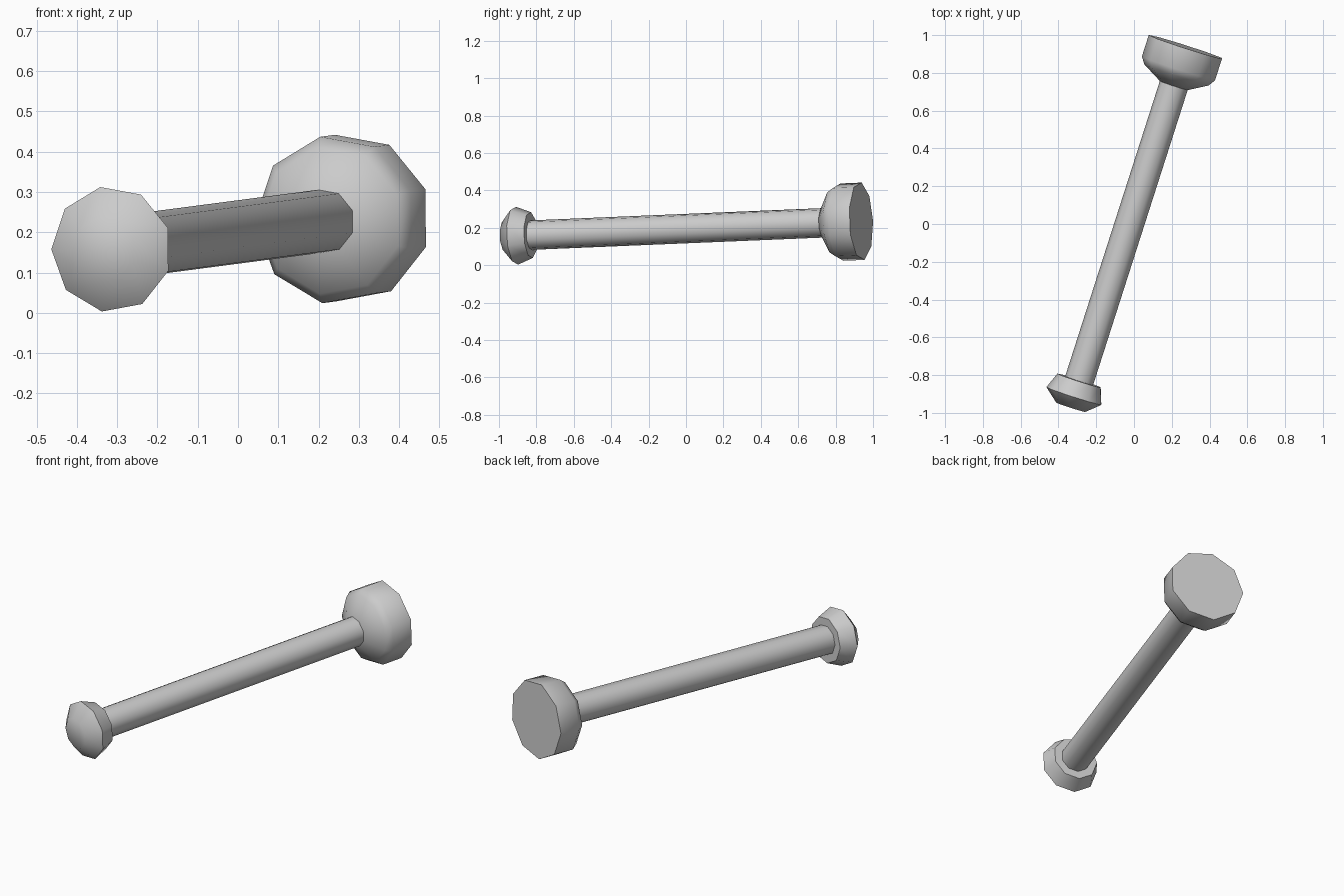
import bpy, bmesh, math
from mathutils import Vector

if "Cube" in bpy.data.objects:
    bpy.data.objects.remove(bpy.data.objects["Cube"])

SIDES = 9
ORIGIN = Vector((-0.022, 0.0, 0.196))
AXIS = Vector((0.3205, 1.0, 0.042)).normalized()
SIDE = Vector((-AXIS.y, AXIS.x, 0)).normalized()
UP = SIDE.cross(AXIS).normalized()


def lathe(name, profile):
    """Capped nine-sided turning; profile is (distance along axis, radius)."""
    bm = bmesh.new()
    rings = []
    for t, r in profile:
        ring = []
        for i in range(SIDES):
            a = math.tau * i / SIDES
            ring.append(bm.verts.new(
                ORIGIN + AXIS * t + (SIDE * math.cos(a) + UP * math.sin(a)) * r))
        rings.append(ring)
    for a, b in zip(rings, rings[1:]):
        for i in range(SIDES):
            j = (i + 1) % SIDES
            bm.faces.new((a[i], a[j], b[j], b[i]))
    bm.faces.new(rings[0])
    bm.faces.new(rings[-1])
    bmesh.ops.recalc_face_normals(bm, faces=bm.faces[:])
    mesh = bpy.data.meshes.new(name)
    bm.to_mesh(mesh)
    bm.free()
    obj = bpy.data.objects.new(name, mesh)
    bpy.context.collection.objects.link(obj)
    bpy.ops.object.select_all(action='DESELECT')
    obj.select_set(True)
    bpy.context.view_layer.objects.active = obj
    bpy.ops.object.shade_smooth_by_angle(angle=math.radians(42))
    return obj


# Straight shaft, ends seated in the two heads
lathe("shaft", [(-0.88, 0.08), (0.78, 0.08)])

# Small pommel: collar, widest rim, tapered nose
lathe("small_pommel", [(-0.872, 0.124), (-0.958, 0.157), (-1.02, 0.083)])

# Large head: cone off the shaft, bevel, drum with flat end
lathe("large_head", [(0.77, 0.08), (0.829, 0.185), (0.865, 0.21), (0.984, 0.21)])
